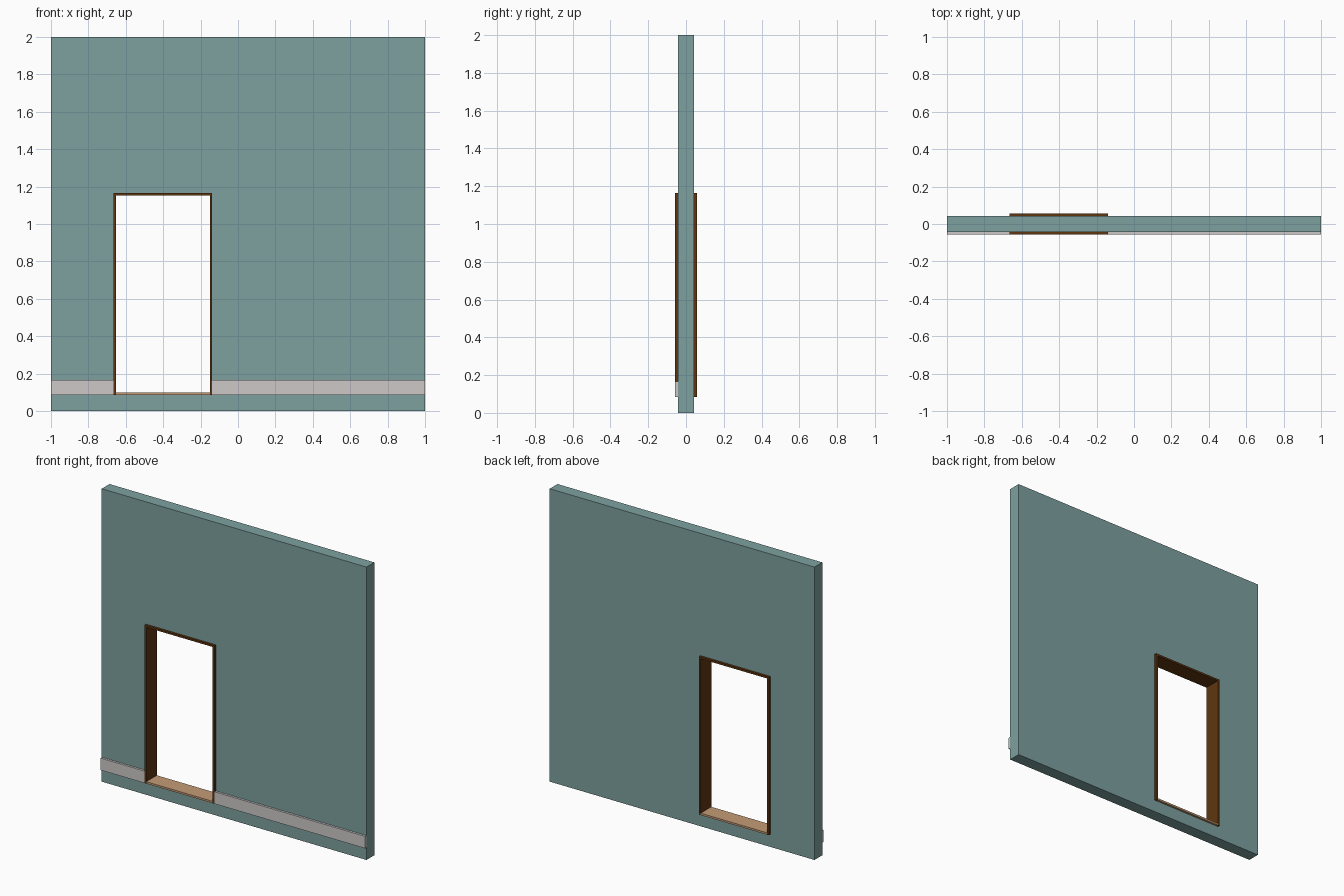
import bpy

if "Cube" in bpy.data.objects:
    bpy.data.objects.remove(bpy.data.objects["Cube"])

def material(name, rgb):
    m = bpy.data.materials.new(name)
    m.diffuse_color = (*rgb, 1)
    m.use_nodes = True
    m.node_tree.nodes["Principled BSDF"].inputs["Base Color"].default_value = m.diffuse_color
    return m

teal = material("teal_paint", (0.205, 0.355, 0.35))
grey = material("pale_grey", (0.61, 0.58, 0.58))
brown = material("dark_wood", (0.115, 0.036, 0.005))
tan = material("light_wood", (0.55, 0.33, 0.18))

def box(name, x, y, z, mat):
    """Box from (min, max) ranges on each axis."""
    bpy.ops.mesh.primitive_cube_add(size=1, location=[sum(r) / 2 for r in (x, y, z)])
    o = bpy.context.object
    o.name = name
    o.scale = [r[1] - r[0] for r in (x, y, z)]
    bpy.ops.object.transform_apply(location=True, rotation=False, scale=True)
    o.data.materials.append(mat)
    return o

WALL, FRAME = 0.042, 0.057            # half depths
L, R, BOTTOM, TOP = -0.666, -0.138, 0.085, 1.165   # doorway
T = 0.013                             # frame board thickness
depth = (-FRAME, FRAME)

# Wall with the doorway cut out
wall = box("wall", (-1, 1), (-WALL, WALL), (0, 2), teal)
cutter = box("doorway_cutter", (L, R), (-0.2, 0.2), (BOTTOM, TOP), teal)
cut = wall.modifiers.new("doorway", 'BOOLEAN')
cut.operation, cut.solver, cut.object = 'DIFFERENCE', 'EXACT', cutter
bpy.context.view_layer.objects.active = wall
bpy.ops.object.modifier_apply(modifier=cut.name)
bpy.data.objects.remove(cutter)

# Door frame and threshold
box("frame_left", (L, L + T), depth, (BOTTOM, TOP), brown)
box("frame_right", (R - T, R), depth, (BOTTOM, TOP), brown)
box("frame_top", (L + T, R - T), depth, (TOP - T, TOP), brown)
box("threshold", (L + T, R - T), depth, (BOTTOM, BOTTOM + T), tan)

# Skirting board on the front, either side of the door
for name, x in (("skirting_left", (-1, L)), ("skirting_right", (R, 1))):
    box(name, x, (-FRAME, -WALL), (BOTTOM, 0.167), grey)
